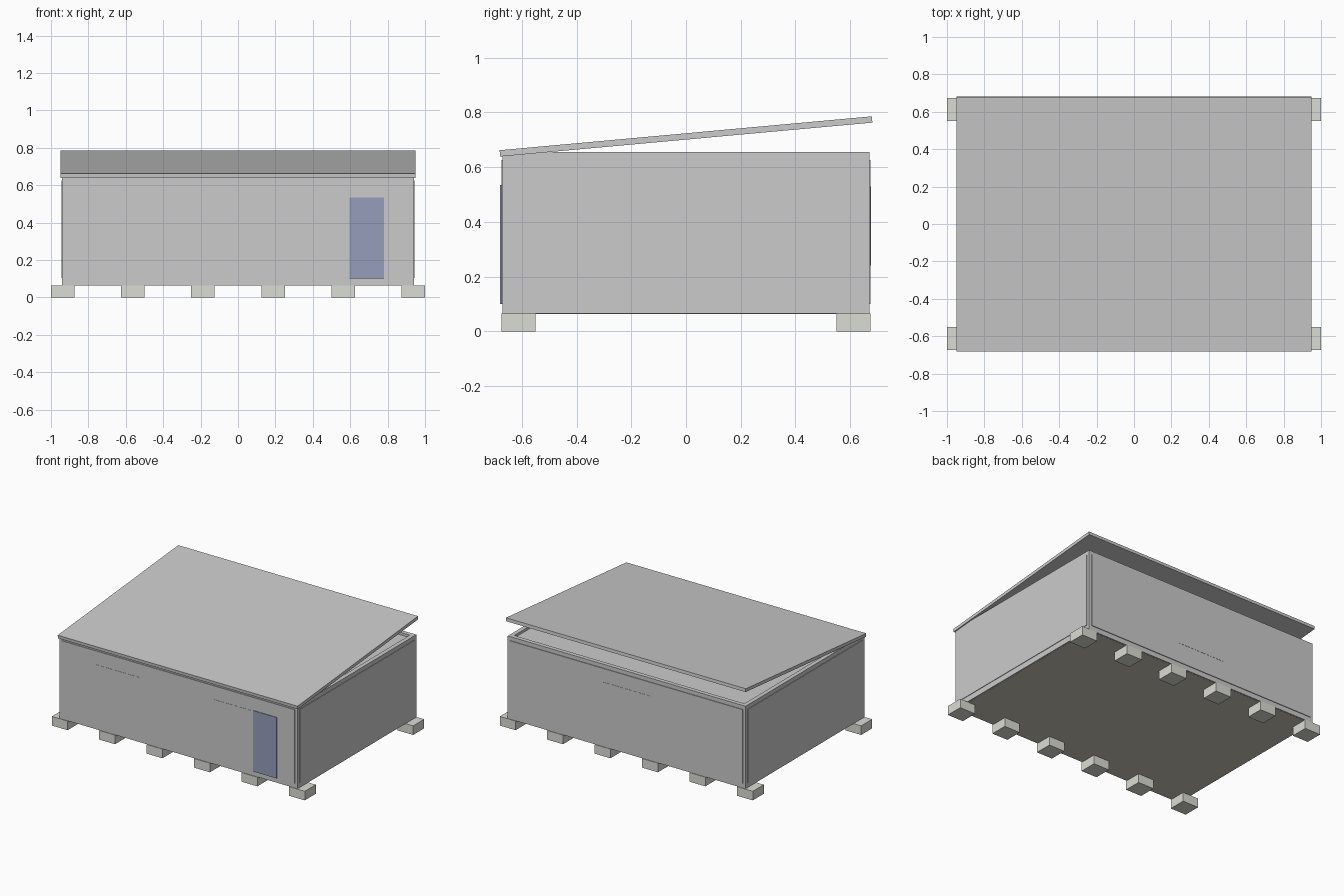
import bpy
import math

if "Cube" in bpy.data.objects:
    bpy.data.objects.remove(bpy.data.objects["Cube"])


def mat(name, rgb):
    m = bpy.data.materials.new(name)
    m.diffuse_color = (*rgb, 1)
    m.use_nodes = True
    m.node_tree.nodes["Principled BSDF"].inputs["Base Color"].default_value = m.diffuse_color
    return m


def box(name, x0, x1, y0, y1, z0, z1, material=None):
    bpy.ops.mesh.primitive_cube_add(
        size=1, location=((x0 + x1) / 2, (y0 + y1) / 2, (z0 + z1) / 2))
    o = bpy.context.object
    o.name = name
    o.scale = (x1 - x0, y1 - y0, z1 - z0)
    bpy.ops.object.transform_apply(location=False, rotation=False, scale=True)
    if material:
        o.data.materials.append(material)
    return o


concrete = mat("concrete", (0.72, 0.72, 0.67))
wood = mat("floor_wood", (0.62, 0.58, 0.48))
door_blue = mat("door_blue", (0.3, 0.34, 0.5))

X, Y = 0.94, 0.67        # outer frame half sizes
Z0, Z1 = 0.065, 0.655    # frame bottom and top
B = 0.03                 # frame beam width

# Footings: six along each long side
for side in (-1, 1):
    for i in range(6):
        cx = -0.9375 + i * 0.375
        cy = side * 0.612
        box("footing", cx - 0.0625, cx + 0.0625, cy - 0.062, cy + 0.062, 0, Z0, concrete)

# Steel frame: corner posts, bottom rails and top rails
for sx in (-1, 1):
    for sy in (-1, 1):
        px, py = sx * (X - B / 2), sy * (Y - B / 2)
        box("corner_post", px - B / 2, px + B / 2, py - B / 2, py + B / 2, Z0, Z1)
for name, a, b in (("bottom_rail", Z0, 0.105), ("top_rail", 0.625, Z1)):
    for s in (-1, 1):
        cy, cx = s * (Y - B / 2), s * (X - B / 2)
        box(name + "_long", -X + B, X - B, cy - B / 2, cy + B / 2, a, b)
        box(name + "_short", cx - B / 2, cx + B / 2, -Y + B, Y - B, a, b)

# Floor and ceiling panels inside the frame
box("floor", -X + 0.01, X - 0.01, -Y + 0.01, Y - 0.01, Z0 - 0.001, 0.1, wood)
box("ceiling", -X + B, X - B, -Y + B, Y - B, 0.62, 0.637)

# Wall panels, standing slightly proud of the frame
for s, n in ((-1, "front"), (1, "back")):
    y = sorted((s * (Y - 0.025), s * (Y + 0.005)))
    box(n + "_wall", -X + 0.02, X - 0.02, *y, 0.1, 0.627)
for s, n in ((-1, "left"), (1, "right")):
    x = sorted((s * (X - 0.025), s * (X + 0.004)))
    box(n + "_wall", *x, -0.65, 0.65, 0.105, 0.625)

# Windows: two in front, one at the back
for cx, s in ((-0.47, -1), (0.47, -1), (0, 1)):
    y = sorted((s * (Y - 0.02), s * (Y + 0.0065)))
    box("window", cx - 0.185, cx + 0.185, *y, 0.24, 0.53)

# Door
box("door", 0.595, 0.78, -Y - 0.009, -Y + 0.02, 0.1, 0.535, door_blue)

# Tilted flat roof
roof = box("roof", -0.948, 0.948, -0.683, 0.683, -0.0115, 0.0115)
roof.location = (0, 0, 0.7125)
roof.rotation_euler.x = math.radians(5.2)
